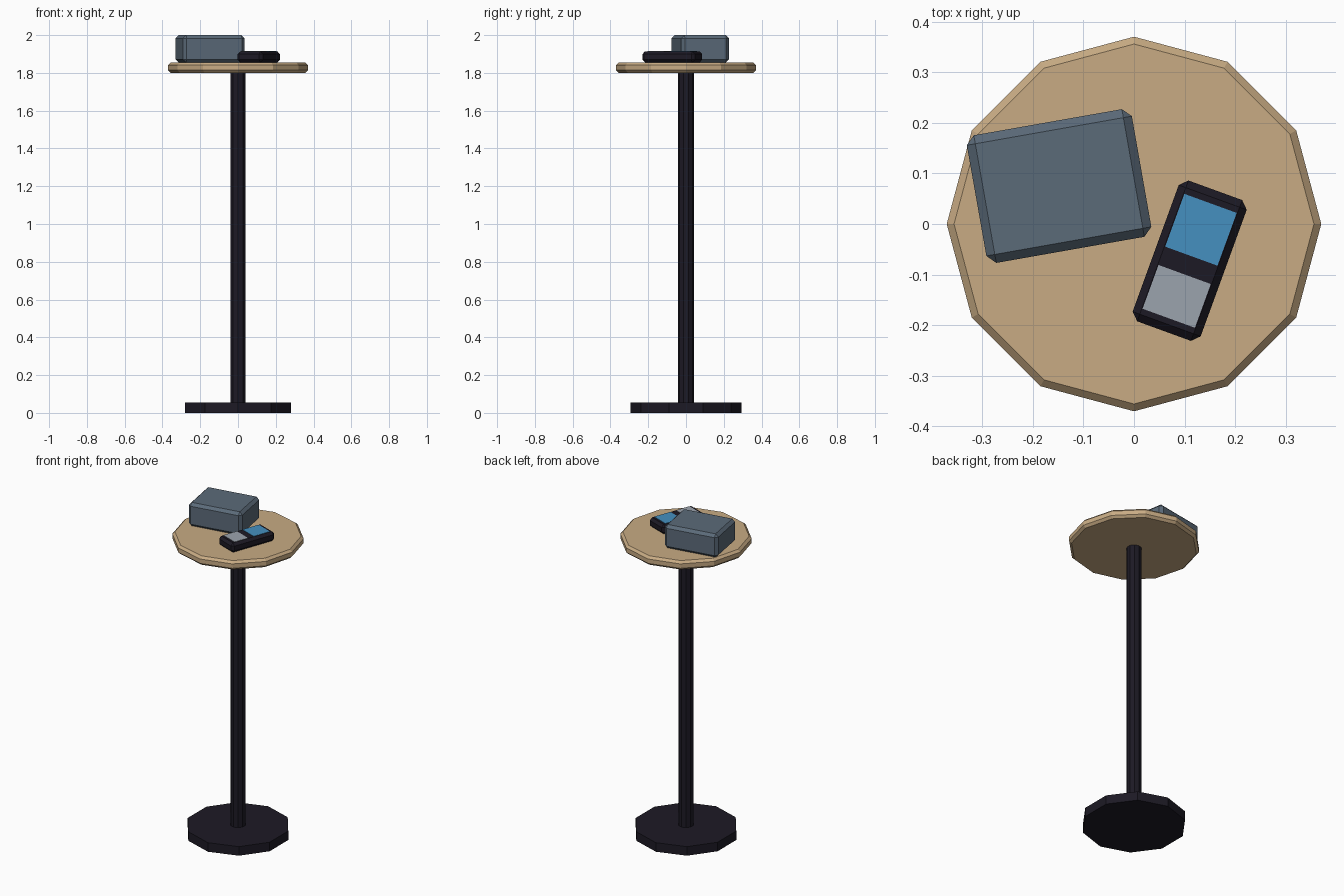
import bpy, math
from mathutils import Vector, Matrix

if "Cube" in bpy.data.objects:
    bpy.data.objects.remove(bpy.data.objects["Cube"])


def material(name, rgb):
    m = bpy.data.materials.new(name)
    m.diffuse_color = (*rgb, 1)
    m.use_nodes = True
    m.node_tree.nodes["Principled BSDF"].inputs["Base Color"].default_value = m.diffuse_color
    return m


DARK = material("dark", (0.012, 0.010, 0.018))
WOOD = material("wood", (0.58, 0.41, 0.23))
SLATE = material("slate", (0.105, 0.145, 0.19))
BLUE = material("blue", (0.06, 0.28, 0.53))
GREY = material("pale_grey", (0.33, 0.37, 0.42))


def finish(name, mat, bevel):
    ob = bpy.context.object
    ob.name = name
    ob.data.materials.append(mat)
    if bevel:
        mod = ob.modifiers.new("bevel", 'BEVEL')
        mod.width = bevel
        mod.segments = 1
        mod.limit_method = 'ANGLE'
        mod.angle_limit = math.radians(45)
    return ob


def disc(name, sides, radius, z0, z1, mat, bevel=0):
    bpy.ops.mesh.primitive_cylinder_add(vertices=sides, radius=radius, depth=z1 - z0,
                                        location=(0, 0, (z0 + z1) / 2))
    return finish(name, mat, bevel)


def box(name, size, x, y, z0, turn, mat, bevel=0):
    bpy.ops.mesh.primitive_cube_add(size=1, location=(x, y, z0 + size[2] / 2),
                                    rotation=(0, 0, math.radians(turn)))
    ob = bpy.context.object
    ob.data.transform(Matrix.Diagonal((*size, 1)))
    return finish(name, mat, bevel)


# Stand
disc("base", 10, 0.295, 0, 0.056, DARK)
disc("pole", 10, 0.043, 0.05, 1.81, DARK)
disc("table_top", 12, 0.37, 1.80, 1.855, WOOD, 0.014)

# Box lying on the table
box("case", (0.331, 0.256, 0.145), -0.148, 0.075, 1.855, 10, SLATE, 0.017)

# Handheld device with screen and keypad along its length
TURN = -20
centre = Vector((0.11, -0.0725, 0))
along = Matrix.Rotation(math.radians(TURN), 3, 'Z') @ Vector((0, 1, 0))
box("handset", (0.143, 0.296, 0.059), centre.x, centre.y, 1.855, TURN, DARK, 0.015)
for name, offset, length, mat in (("screen", 0.065, 0.111, BLUE),
                                  ("keypad", -0.075, 0.092, GREY)):
    p = centre + along * offset
    box(name, (0.11, length, 0.006), p.x, p.y, 1.91, TURN, mat)
